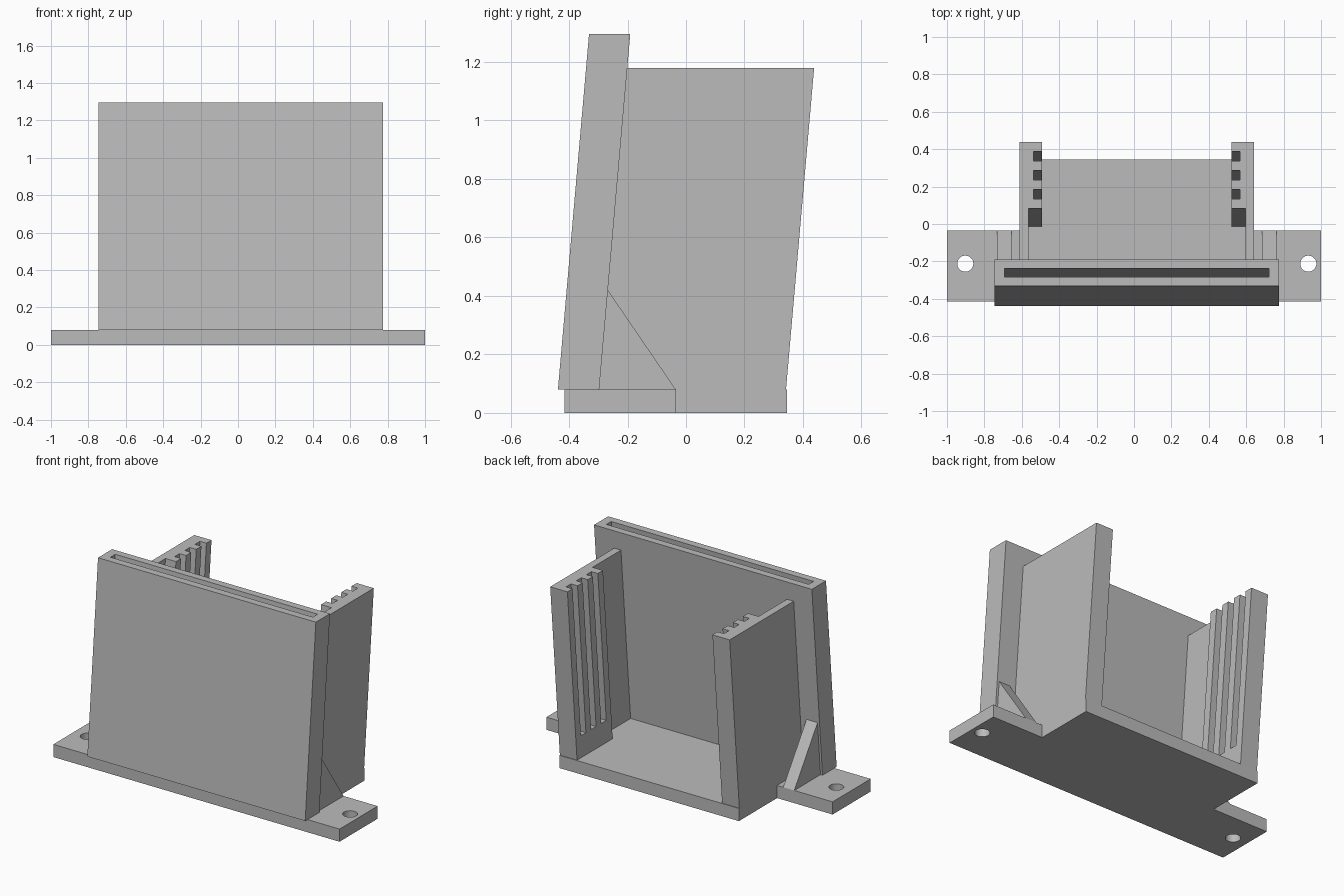
import bpy, bmesh, math

cube = bpy.data.objects.get("Cube")
if cube:
    bpy.data.objects.remove(cube, do_unlink=True)

CX = 0.015                          # centre line of the holder
FLOOR = 0.08                        # top of the base
LEAN = math.tan(math.radians(5))    # everything upright leans back

grey = bpy.data.materials.new("plain grey")
grey.use_nodes = True
colour = (0.5, 0.5, 0.5, 1)
grey.diffuse_color = colour
grey.node_tree.nodes["Principled BSDF"].inputs["Base Color"].default_value = colour


def loft(name, bottom, top):
    """Closed solid between two matching outlines."""
    bm = bmesh.new()
    low = [bm.verts.new(p) for p in bottom]
    high = [bm.verts.new(p) for p in top]
    bm.faces.new(low)
    bm.faces.new(high)
    n = len(low)
    for i in range(n):
        j = (i + 1) % n
        bm.faces.new((low[i], low[j], high[j], high[i]))
    bmesh.ops.recalc_face_normals(bm, faces=bm.faces)
    mesh = bpy.data.meshes.new(name)
    bm.to_mesh(mesh)
    bm.free()
    mesh.materials.append(grey)
    obj = bpy.data.objects.new(name, mesh)
    bpy.context.collection.objects.link(obj)
    return obj


def prism(name, outline, z0, z1, lean=LEAN):
    """Extrude a plan outline (given at floor height) upward with a lean."""
    def at(z):
        return [(x, y + (z - FLOOR) * lean, z) for x, y in outline]
    return loft(name, at(z0), at(z1))


def rect(x0, x1, y0, y1):
    return [(x0, y0), (x1, y0), (x1, y1), (x0, y1)]


def cut(target, cutter):
    cutter.hide_render = True
    mod = target.modifiers.new("cut", 'BOOLEAN')
    mod.operation = 'DIFFERENCE'
    mod.solver = 'EXACT'
    mod.object = cutter
    bpy.context.view_layer.objects.active = target
    bpy.ops.object.modifier_apply(modifier=mod.name)
    bpy.data.objects.remove(cutter, do_unlink=True)


# T-shaped base with two screw holes
tray = 0.627
front, ear_back, back = -0.415, -0.035, 0.346
base = prism("base", [(-1, front), (1, front), (1, ear_back), (CX + tray, ear_back),
                      (CX + tray, back), (CX - tray, back), (CX - tray, ear_back),
                      (-1, ear_back)], 0, FLOOR, 0)
for side in (-1, 1):
    ring = [(CX + side * 0.917 + 0.043 * math.cos(a), -0.212 + 0.043 * math.sin(a))
            for a in (math.tau * i / 32 for i in range(32))]
    cut(base, prism("hole_cutter", ring, -0.1, 0.2, 0))

# Leaning front panel with a slot open at the top
panel = prism("front_panel", rect(CX - 0.761, CX + 0.761, -0.438, -0.297), FLOOR, 1.295)
cut(panel, prism("slot_cutter", rect(CX - 0.707, CX + 0.707, -0.391, -0.343), 0.2, 1.4))

for side, word in ((1, "left"), (-1, "right")):
    def sx(d):
        return CX + side * d

    # Side wall, thicker toward the back, with three upright grooves
    wall = prism(word + "_wall",
                 [(sx(tray), -0.297), (sx(tray), 0.342), (sx(0.507), 0.342),
                  (sx(0.507), -0.013), (sx(0.58), -0.013), (sx(0.58), -0.297)],
                 FLOOR, 1.18)
    for i in range(3):
        y = 0.038 + 0.1015 * i
        cutter = prism("groove_cutter", rect(*sorted((sx(0.45), sx(0.552))), y, y + 0.05),
                       0.22, 1.3)
        cut(wall, cutter)

    # Triangular brace behind the panel
    tri = [(-0.297, FLOOR), (ear_back, FLOOR), (-0.297 + 0.34 * LEAN, 0.42)]
    loft(word + "_brace", [(sx(0.67), y, z) for y, z in tri],
         [(sx(0.747), y, z) for y, z in tri])
